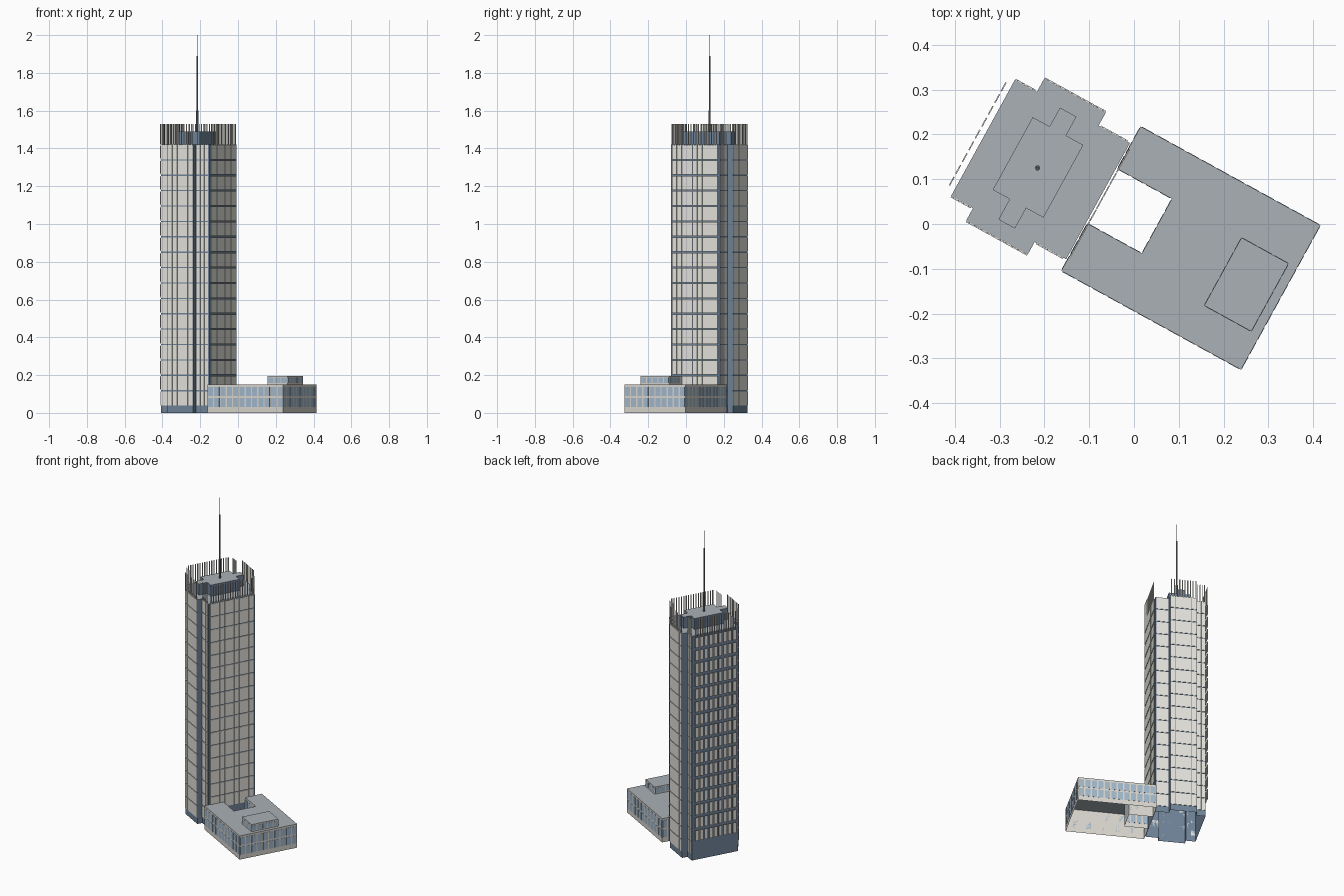
import bpy, bmesh, math
from mathutils import Vector

if "Cube" in bpy.data.objects:
    bpy.data.objects.remove(bpy.data.objects["Cube"])

TURN = math.radians(-28.8)   # whole building is turned on the grid


def material(name, rgb):
    m = bpy.data.materials.new(name)
    m.diffuse_color = (*rgb, 1)
    m.use_nodes = True
    m.node_tree.nodes["Principled BSDF"].inputs["Base Color"].default_value = m.diffuse_color
    return m


CLAD = material("pale_cladding", (0.78, 0.77, 0.72))
GLASS = material("dark_blue_glass", (0.16, 0.23, 0.32))
WINDOW = material("window_blue", (0.36, 0.48, 0.60))
ROOF = material("roof_grey", (0.40, 0.44, 0.47))
WALL = material("podium_wall", (0.70, 0.67, 0.62))
STEEL = material("mast_steel", (0.2, 0.22, 0.24))


def finish(name, bm, mats):
    me = bpy.data.meshes.new(name)
    bm.to_mesh(me)
    bm.free()
    for m in mats:
        me.materials.append(m)
    ob = bpy.data.objects.new(name, me)
    ob.rotation_euler.z = TURN
    bpy.context.collection.objects.link(ob)
    return ob


def block(name, pts, z0, z1, side, top):
    """Counter-clockwise outline raised to a roof, open underneath."""
    bm = bmesh.new()
    lo = [bm.verts.new((x, y, z0)) for x, y in pts]
    hi = [bm.verts.new((x, y, z1)) for x, y in pts]
    n = len(pts)
    for i in range(n):
        j = (i + 1) % n
        bm.faces.new((lo[i], lo[j], hi[j], hi[i]))
    bm.faces.new(hi).material_index = 1
    return finish(name, bm, (side, top))


def rect(u0, u1, v0, v1):
    return [(u0, v0), (u1, v0), (u1, v1), (u0, v1)]


def cross(u0, u1, v0, v1, a0, a1, b0, b1):
    """Rectangle with a bay on each v side."""
    return [(u0, v0), (a0, v0), (a0, b0), (a1, b0), (a1, v0), (u1, v0),
            (u1, v1), (a1, v1), (a1, b1), (a0, b1), (a0, v1), (u0, v1)]


def slab(bm, p, d, n, s0, s1, z0, z1, o0, o1):
    """Box on a wall: s along the wall, o outward from it."""
    c = [[bm.verts.new((*(p + d * s + n * o), z)) for s, o in
          ((s0, o0), (s0, o1), (s1, o1), (s1, o0))] for z in (z0, z1)]
    bm.faces.new(c[0])
    bm.faces.new(c[1][::-1])
    for i in range(4):
        j = (i + 1) % 4
        bm.faces.new((c[0][i], c[1][i], c[1][j], c[0][j]))


def panels(name, walls, rows, mat, gap, o0, o1):
    """Grid of thin panels on each wall (start, end, columns)."""
    bm = bmesh.new()
    for a, b, cols in walls:
        p, q = Vector(a), Vector(b)
        d = (q - p).normalized()
        n = Vector((d.y, -d.x))
        w = (q - p).length / cols
        for i in range(cols):
            for z0, z1 in rows:
                slab(bm, p, d, n, i * w + gap / 2, (i + 1) * w - gap / 2, z0, z1, o0, o1)
    bmesh.ops.recalc_face_normals(bm, faces=bm.faces)
    return finish(name, bm, (mat,))


# Tower core and roof plant room
U0, U1, V0, V1 = -0.388, -0.095, -0.142, 0.154
A0, A1, B0, B1 = -0.332, -0.175, -0.174, 0.188
block("tower_core", cross(U0, U1, V0, V1, A0, A1, B0, B1), 0, 1.42, GLASS, ROOF)
block("roof_plant_room", cross(-0.313, -0.184, -0.085, 0.10, -0.27, -0.228, -0.137, 0.148),
      1.42, 1.49, GLASS, ROOF)

# Storey panels on the bays and corners of the tower
H = (1.42 - 0.035) / 17
floors = [(0.035 + i * H + 0.004, 0.035 + (i + 1) * H - 0.002) for i in range(17)]
E = 0.004
ends = [((U0, V0), (A0 - E, V0), 2), ((A0, B0), (A1, B0), 5), ((A1 + E, V0), (U1 - 0.006, V0), 3),
        ((U1 - 0.006, V1), (A1 + E, V1), 3), ((A1, B1), (A0, B1), 5), ((A0 - E, V1), (U0, V1), 2)]
panels("tower_end_panels", ends, floors, CLAD, 0.0015, 0, 0.003)
east = ((U1, -0.135), (U1, 0.143), 9)
panels("tower_court_side_panels", [east], floors[1:], CLAD, 0.002, 0.004, 0.007)

# Free-standing screen on the far long side
west = ((U0, 0.143), (U0, -0.127), 9)
panels("outer_screen_panels", [west], [(a + 0.006, b - 0.004) for a, b in floors[1:]],
       CLAD, 0.008, 0.013, 0.016)

# Crown of upright fins
crown = [(a, b, n * 2) for a, b, n in ends]
panels("crown_fins", crown, [(1.415, 1.53)], CLAD, 0.010, 0, 0.003)
panels("crown_fins_court_side", [(east[0], east[1], 18)], [(1.415, 1.53)], CLAD, 0.010, 0.004, 0.007)
panels("crown_fins_screen_side", [(west[0], west[1], 18)], [(1.42, 1.53)], CLAD, 0.009, 0.013, 0.016)

# Stepped mast
bm = bmesh.new()
for r, z0, z1 in ((0.006, 1.49, 1.60), (0.004, 1.60, 1.89), (0.002, 1.89, 2.0)):
    g = bmesh.ops.create_cone(bm, cap_ends=True, segments=8, radius1=r, radius2=r, depth=z1 - z0)
    bmesh.ops.translate(bm, verts=g["verts"], vec=(-0.249, 0.006, (z0 + z1) / 2))
finish("mast", bm, (STEEL,))

# Podium wrapped round an open court
P0, P1, Q0, Q1 = -0.092, 0.366, -0.170, 0.198
C1, D0, D1 = 0.047, -0.049, 0.090
outline = [(P0, Q0), (P1, Q0), (P1, Q1), (P0, Q1), (P0, D1), (C1, D1), (C1, D0), (P0, D0)]
block("podium", outline, 0, 0.15, WALL, ROOF)
cols = (12, 10, 12, 3, 4, 4, 4, 3)
podium_walls = [(outline[i], outline[(i + 1) % 8], cols[i]) for i in range(8)]
panels("podium_windows", podium_walls, [(0.03, 0.08), (0.09, 0.138)], WINDOW, 0.008, 0, 0.001)

# Penthouse on the podium
pent = rect(0.225, 0.345, -0.084, 0.089)
block("podium_penthouse", pent, 0.15, 0.195, WALL, ROOF)
panels("penthouse_windows", [(pent[i], pent[(i + 1) % 4], (3, 5)[i % 2]) for i in range(4)],
       [(0.157, 0.187)], WINDOW, 0.006, 0, 0.001)
